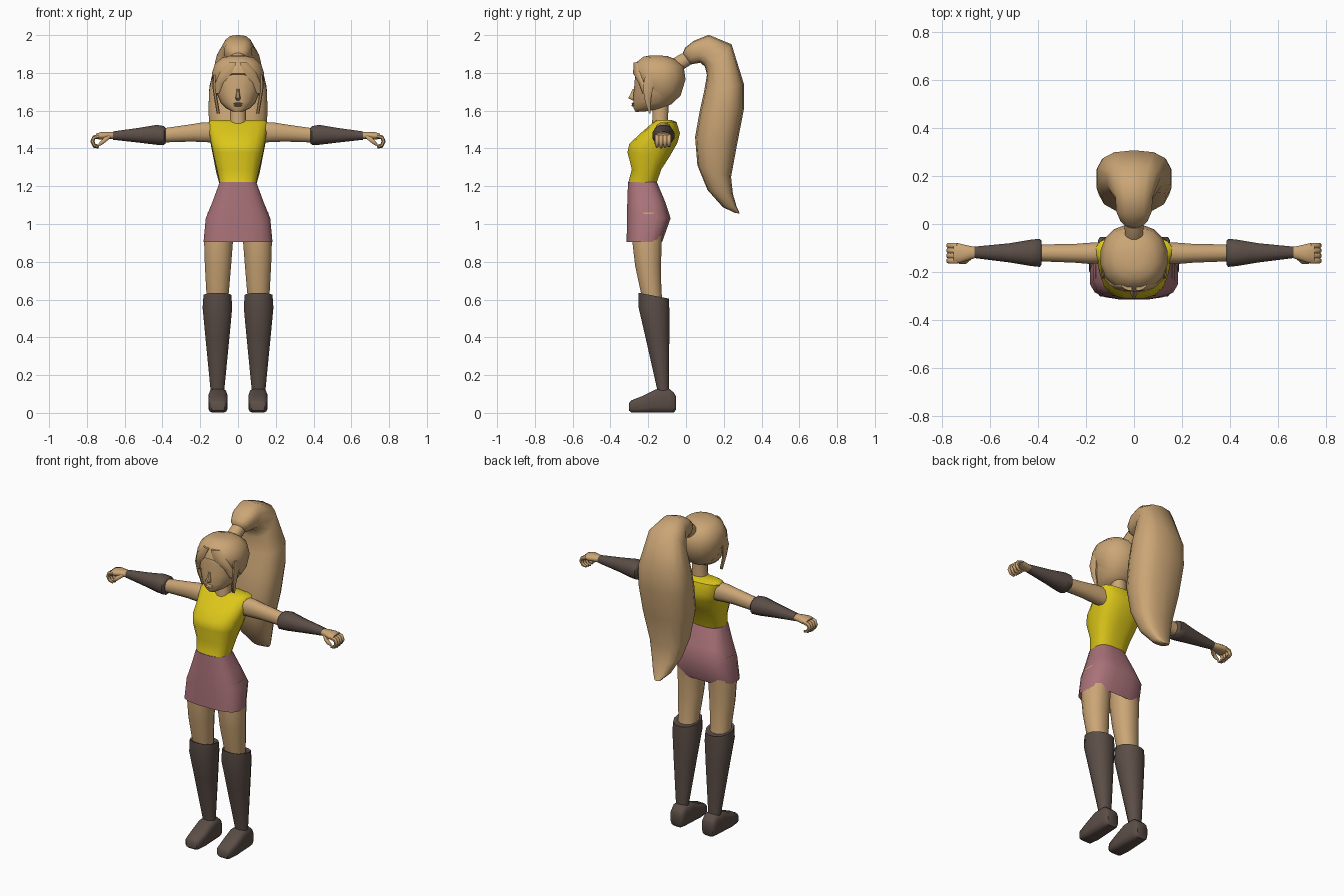
import bpy, bmesh, math
from mathutils import Vector as V


def material(name, rgb):
    m = bpy.data.materials.new(name)
    m.diffuse_color = (*rgb, 1)
    return m


SKIN = material("skin", (0.60, 0.38, 0.18))
YELLOW = material("yellow_cloth", (0.72, 0.57, 0.01))
PINK = material("pink_cloth", (0.40, 0.17, 0.19))
BROWN = material("brown_leather", (0.105, 0.075, 0.062))


def loft(name, rings, mat, sides=12, power=2.2, caps=(True, True), angle=45):
    """Skin a list of (centre, half axis u, half axis v) superellipse rings."""
    bm = bmesh.new()
    loops = []
    for c, u, v in rings:
        loop = []
        for i in range(sides):
            a = 2 * math.pi * (i + 0.5) / sides
            p, q = math.cos(a), math.sin(a)
            p = math.copysign(abs(p) ** (2 / power), p)
            q = math.copysign(abs(q) ** (2 / power), q)
            k = 1 / math.cos(math.pi / sides) if power < 3 else 1.0
            k = 1 + (k - 1) * 0.7
            loop.append(bm.verts.new(V(c) + V(u) * p * k + V(v) * q * k))
        loops.append(loop)
    for a, b in zip(loops, loops[1:]):
        for i in range(sides):
            j = (i + 1) % sides
            bm.faces.new((a[i], a[j], b[j], b[i]))
    if caps[0]:
        bm.faces.new(loops[0])
    if caps[1]:
        bm.faces.new(loops[-1])
    bmesh.ops.recalc_face_normals(bm, faces=bm.faces)
    me = bpy.data.meshes.new(name)
    bm.to_mesh(me)
    bm.free()
    ob = bpy.data.objects.new(name, me)
    bpy.context.collection.objects.link(ob)
    me.materials.append(mat)
    bpy.ops.object.select_all(action='DESELECT')
    ob.select_set(True)
    bpy.context.view_layer.objects.active = ob
    bpy.ops.object.shade_smooth_by_angle(angle=math.radians(angle))
    return ob


def side_rings(rows, x=0):
    """Rows are side outline pairs: y0, z0, y1, z1, half width in x."""
    return [((x, (a + c) / 2, (b + d) / 2), (h, 0, 0), (0, (a - c) / 2, (b - d) / 2))
            for a, b, c, d, h in rows]


def flat_rings(rows, x=0):
    """Rows are horizontal rings: z, y front, y back, half width, x offset."""
    return [((x + o, (a + b) / 2, z), (h, 0, 0), (0, (b - a) / 2, 0)) for z, a, b, h, o in rows]


def tube_rings(points, radii):
    """Round rings along a path lying roughly in an xz plane."""
    out = []
    for i, p in enumerate(points):
        d = V(points[min(i + 1, len(points) - 1)]) - V(points[max(i - 1, 0)])
        n = V((0, 1, 0)).cross(d).normalized()
        out.append((p, n * radii[i], d.cross(n).normalized() * radii[i]))
    return out


# Top and skirt
loft("sleeveless_top", side_rings([
    (-.305, 1.22, -.155, 1.22, .097), (-.287, 1.29, -.13, 1.29, .112),
    (-.31, 1.38, -.085, 1.36, .131), (-.30, 1.425, -.045, 1.43, .142),
    (-.235, 1.485, -.032, 1.48, .152), (-.178, 1.535, -.05, 1.54, .158),
    (-.155, 1.55, -.075, 1.55, .14)]), YELLOW, 16, 2.7)
loft("skirt", flat_rings([
    (1.222, -.308, -.153, .098, 0), (1.115, -.312, -.108, .138, 0),
    (1.03, -.315, -.08, .173, 0), (.905, -.315, -.125, .185, 0)]),
    PINK, 16, 3, (True, False))

# Neck and head
loft("neck", flat_rings([(1.50, -.185, -.09, .05, 0), (1.56, -.178, -.095, .042, 0),
                         (1.66, -.175, -.09, .043, 0)]), SKIN)
loft("head", side_rings([
    (-.268, 1.593, -.21, 1.597, .026), (-.278, 1.615, -.13, 1.61, .062),
    (-.279, 1.65, -.075, 1.635, .092), (-.277, 1.70, -.035, 1.69, .113),
    (-.272, 1.76, -.012, 1.76, .127), (-.268, 1.80, -.01, 1.80, .13),
    (-.255, 1.85, -.03, 1.85, .108), (-.22, 1.88, -.07, 1.88, .07)]), SKIN, 16)
loft("nose", side_rings([(-.282, 1.715, -.26, 1.715, .007), (-.296, 1.685, -.26, 1.68, .010),
                         (-.306, 1.667, -.26, 1.667, .014), (-.284, 1.655, -.26, 1.655, .010)]),
     SKIN, 8)
for part, z in (("upper_lip", 1.637), ("lower_lip", 1.627)):
    loft(part, side_rings([(-.284, z - .005, -.26, z - .005, .014), (-.290, z, -.26, z, .024),
                           (-.284, z + .005, -.26, z + .005, .014)]), SKIN, 8)

# Hair cap, locks, tie and ponytail
loft("hair_cap", side_rings([
    (-.274, 1.795, -.075, 1.635, .118), (-.281, 1.797, -.028, 1.68, .132),
    (-.276, 1.82, -.002, 1.765, .139), (-.262, 1.857, -.012, 1.835, .122),
    (-.225, 1.886, -.055, 1.872, .085), (-.185, 1.893, -.10, 1.89, .038)]), SKIN, 16)
for s, side in ((1, "left"), (-1, "right")):
    loft(side + "_fringe", [((s * x, y, z), (s * w, .4 * w, 0), (0, .012, 0)) for x, y, z, w in (
        (.03, -.262, 1.855, .022), (.065, -.262, 1.80, .034), (.10, -.235, 1.745, .022),
        (.112, -.215, 1.69, .012))], SKIN, 8)
    loft(side + "_side_lock", [((s * x, y, z), (.009, 0, 0), (0, d, 0)) for x, y, z, d in (
        (.122, -.185, 1.79, .03), (.127, -.20, 1.73, .028), (.117, -.203, 1.66, .017),
        (.104, -.192, 1.585, .004))], SKIN, 8)
loft("hair_tie", side_rings([(-.079, 1.862, -.031, 1.798, .04), (-.055, 1.885, -.008, 1.822, .038),
                             (-.018, 1.905, .028, 1.845, .04)]), SKIN)
loft("ponytail", side_rings([
    (-.018, 1.90, .022, 1.845, .032), (-.005, 1.932, .04, 1.848, .056),
    (.04, 1.968, .075, 1.855, .074), (.12, 2.0, .10, 1.835, .078),
    (.24, 1.95, .112, 1.79, .112), (.305, 1.74, .097, 1.70, .152),
    (.305, 1.61, .075, 1.60, .157), (.27, 1.43, .05, 1.46, .148),
    (.237, 1.25, .062, 1.31, .115), (.247, 1.16, .115, 1.18, .085),
    (.268, 1.09, .195, 1.09, .05), (.285, 1.055, .255, 1.06, .02)]), SKIN, 14, 2.6, angle=60)

for s, side in ((1, "left"), (-1, "right")):
    def along_x(rows):
        """Rows run out along the arm: x, y, z, half depth, half height."""
        return [((s * x, y, z), (0, d, 0), (0, 0, h)) for x, y, z, d, h in rows]

    # Arm, glove and hand
    loft(side + "_arm", along_x([(.12, -.12, 1.485, .045, .055), (.19, -.122, 1.486, .044, .052),
                                 (.25, -.122, 1.482, .039, .046), (.41, -.12, 1.468, .035, .037)]), SKIN)
    loft(side + "_glove", along_x([(.385, -.12, 1.468, .05, .044), (.392, -.12, 1.469, .059, .05),
                                   (.43, -.12, 1.472, .055, .053), (.52, -.12, 1.47, .04, .04),
                                   (.663, -.118, 1.468, .024, .022)]), BROWN)
    loft(side + "_palm", along_x([(.65, -.118, 1.468, .021, .019), (.685, -.12, 1.468, .029, .019),
                                  (.725, -.122, 1.467, .041, .020), (.752, -.122, 1.464, .040, .014)]), SKIN)
    for i in range(4):
        y = -.153 + .021 * i
        k = 1 - .06 * abs(i - 1)
        path = [(.735, 1.466), (.763, 1.457), (.771, 1.435), (.76, 1.411), (.737, 1.405)]
        loft(f"{side}_finger_{i + 1}",
             tube_rings([(s * x, y, 1.466 + (z - 1.466) * k) for x, z in path],
                        (.011, .011, .0105, .009, .006)), SKIN, 8)
    loft(side + "_thumb", tube_rings([(s * .685, -.137, 1.462), (s * .706, -.155, 1.445),
                                      (s * .722, -.157, 1.43), (s * .735, -.15, 1.418)],
                                     (.012, .012, .010, .006)), SKIN, 8)

    # Leg, boot shaft and shoe
    loft(side + "_thigh", flat_rings([
        (1.06, -.285, -.11, .073, s * .088), (.91, -.285, -.128, .077, s * .103),
        (.78, -.27, -.132, .070, s * .106), (.64, -.24, -.13, .060, s * .108),
        (.58, -.23, -.12, .055, s * .108)]), SKIN)
    loft(side + "_boot_shaft", side_rings([
        (-.235, .628, -.105, .602, .06), (-.252, .636, -.09, .605, .074),
        (-.252, .56, -.088, .555, .079), (-.215, .40, -.088, .40, .064),
        (-.153, .125, -.09, .125, .037), (-.15, .09, -.09, .09, .037)], s * .109), BROWN)
    loft(side + "_shoe", [((s * .106, y, (lo + hi) / 2), (w, 0, 0), (0, 0, (hi - lo) / 2))
                          for y, lo, hi, w in (
        (-.302, .012, .052, .036), (-.29, .002, .067, .045), (-.23, 0, .09, .052),
        (-.16, 0, .126, .051), (-.09, 0, .13, .047), (-.064, .002, .108, .043),
        (-.054, .015, .09, .036))], BROWN, 12, 4)
